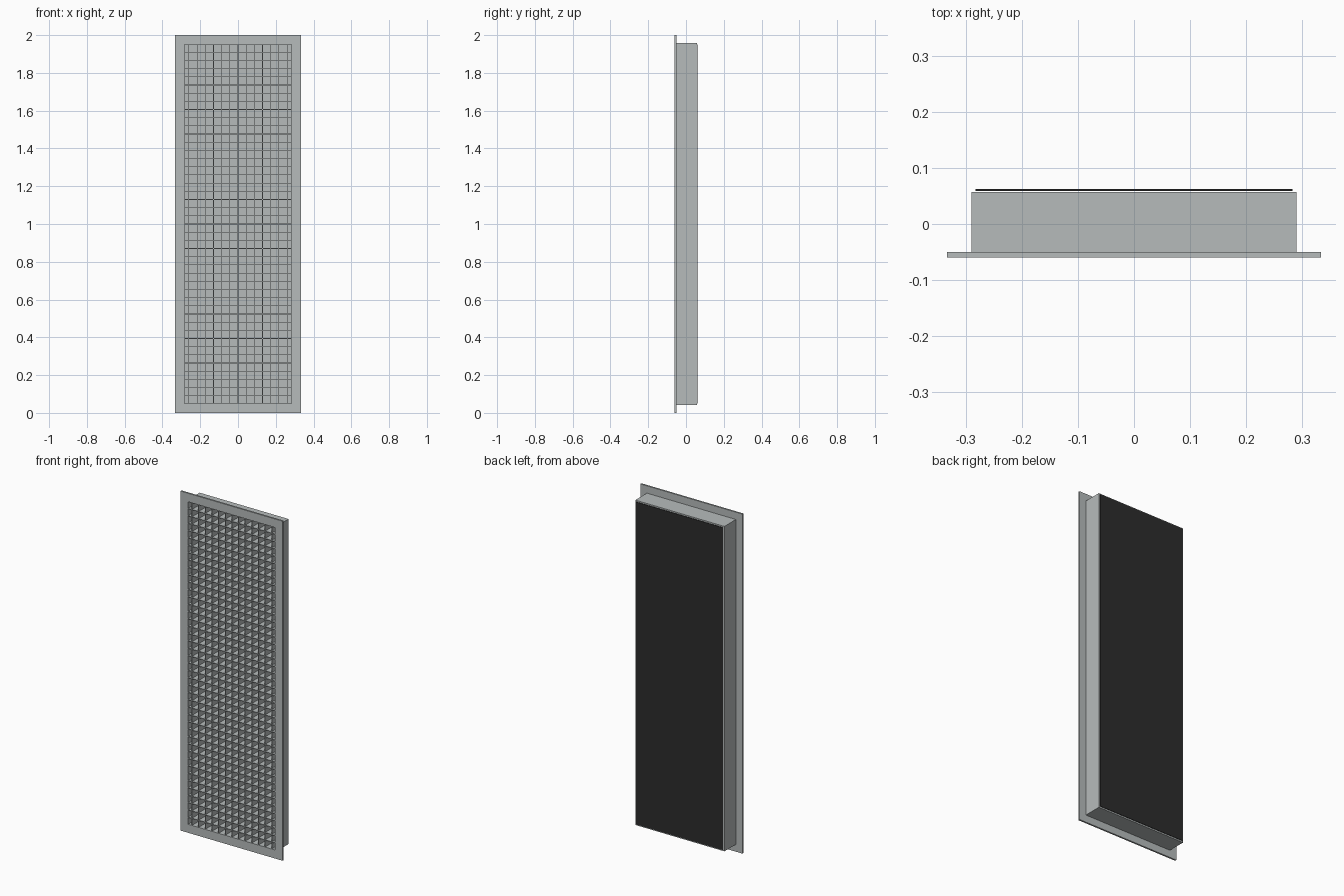
import bpy
import bmesh
from mathutils import Matrix, Vector

cube = bpy.data.objects.get("Cube")
if cube:
    bpy.data.objects.remove(cube, do_unlink=True)


def material(name, rgb):
    mat = bpy.data.materials.new(name)
    mat.use_nodes = True
    mat.diffuse_color = (*rgb, 1)
    mat.node_tree.nodes["Principled BSDF"].inputs["Base Color"].default_value = (*rgb, 1)
    return mat


grey = material("painted_grey_metal", (0.47, 0.50, 0.50))
dark = material("dark_filter", (0.025, 0.025, 0.025))

MID = 1.0                      # height of the panel centre
OPEN_X, OPEN_Z = 0.283, 0.95   # half size of the opening
PITCH, SLAT = 0.0433, 0.0033   # grid spacing and slat thickness
FRONT, LIP, BACK = -0.06, -0.05, 0.057


def add_box(bm, x0, x1, y0, y1, z0, z1):
    lo, hi = Vector((x0, y0, z0)), Vector((x1, y1, z1))
    place = Matrix.Translation((lo + hi) / 2) @ Matrix.Diagonal((*(hi - lo), 1))
    bmesh.ops.create_cube(bm, size=1, matrix=place)


def finish(name, bm, mat):
    mesh = bpy.data.meshes.new(name)
    bm.to_mesh(mesh)
    bm.free()
    mesh.materials.append(mat)
    obj = bpy.data.objects.new(name, mesh)
    bpy.context.collection.objects.link(obj)


def ring(name, half_x, half_z, y0, y1):
    """Rectangular frame around the opening."""
    bm = bmesh.new()
    for s in (-1, 1):
        xs = sorted((s * OPEN_X, s * half_x))
        zs = sorted((MID + s * OPEN_Z, MID + s * half_z))
        add_box(bm, *xs, y0, y1, MID - half_z, MID + half_z)
        add_box(bm, -OPEN_X, OPEN_X, y0, y1, *zs)
    finish(name, bm, mat=grey)


# Flange and the duct collar behind it
ring("front_flange", 0.333, 1.0, FRONT, LIP)
ring("duct_collar", 0.29, 0.957, LIP, BACK)

# Closed rear of the collar
bm = bmesh.new()
add_box(bm, -OPEN_X, OPEN_X, BACK - 0.005, BACK, MID - OPEN_Z, MID + OPEN_Z)
finish("collar_back", bm, grey)

# Egg-crate core
bm = bmesh.new()
for i in range(-6, 7):
    x = i * PITCH
    add_box(bm, x - SLAT / 2, x + SLAT / 2, FRONT + 0.001, BACK - 0.005,
            MID - OPEN_Z, MID + OPEN_Z)
finish("vertical_slats", bm, grey)

bm = bmesh.new()
for i in range(-21, 22):
    z = MID + i * PITCH
    add_box(bm, -OPEN_X, OPEN_X, FRONT + 0.001, BACK - 0.005,
            z - SLAT / 2, z + SLAT / 2)
finish("horizontal_slats", bm, grey)

# Filter sheet just behind the collar
bm = bmesh.new()
add_box(bm, -OPEN_X, OPEN_X, 0.059, 0.062, MID - OPEN_Z, MID + OPEN_Z)
finish("rear_filter", bm, dark)
